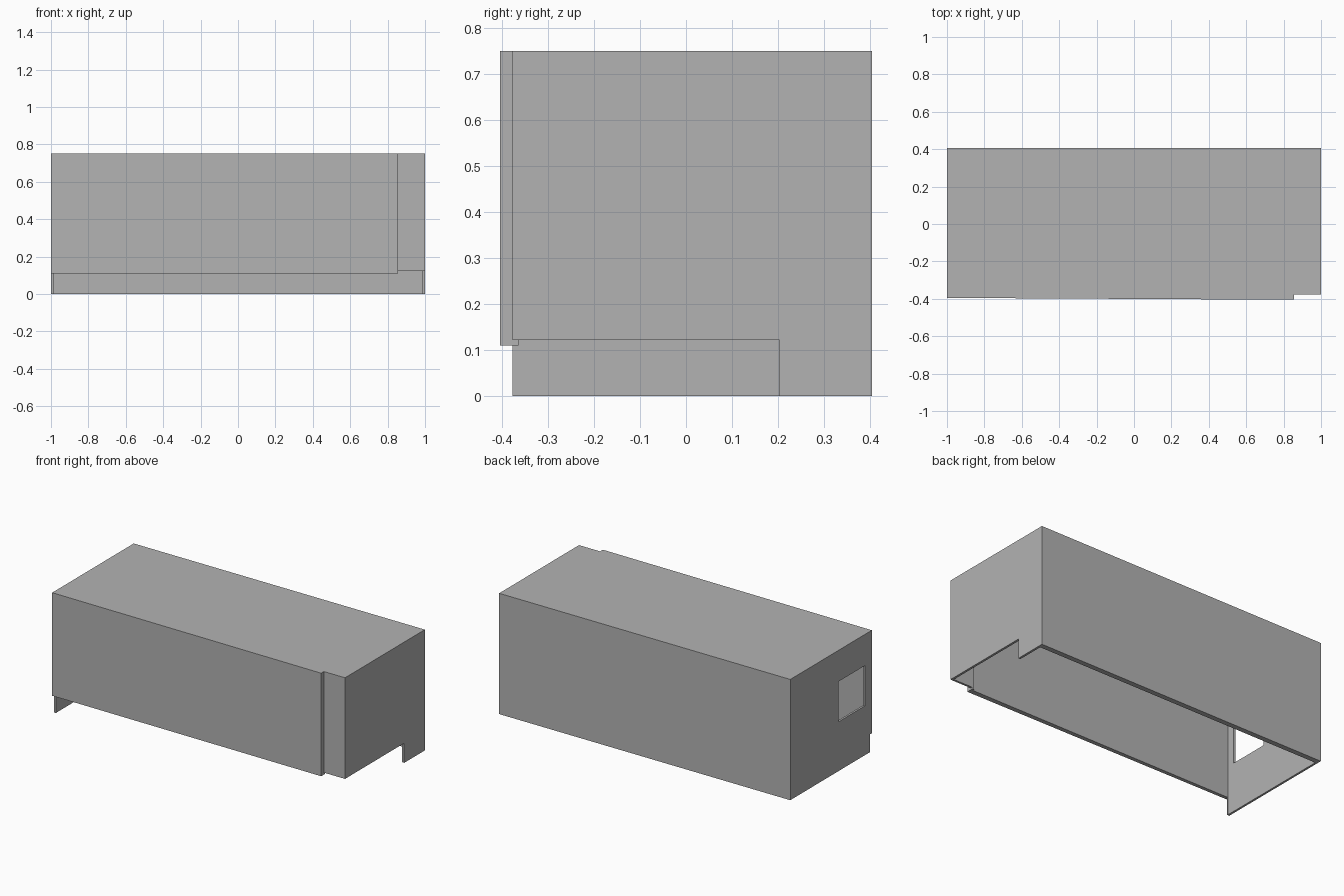
import bpy
import bmesh

cube = bpy.data.objects.get("Cube")
if cube:
    bpy.data.objects.remove(cube, do_unlink=True)

grey = bpy.data.materials.new("plain_grey")
grey.use_nodes = True
colour = (0.45, 0.45, 0.45, 1)
grey.diffuse_color = colour
grey.node_tree.nodes["Principled BSDF"].inputs["Base Color"].default_value = colour


def prism(name, plan, bottom, top):
    """Extrude a plan outline between two heights."""
    bm = bmesh.new()
    face = bm.faces.new([bm.verts.new((x, y, bottom)) for x, y in plan])
    result = bmesh.ops.extrude_face_region(bm, geom=[face])
    verts = [v for v in result["geom"] if isinstance(v, bmesh.types.BMVert)]
    bmesh.ops.translate(bm, vec=(0, 0, top - bottom), verts=verts)
    bmesh.ops.recalc_face_normals(bm, faces=bm.faces)
    mesh = bpy.data.meshes.new(name)
    bm.to_mesh(mesh)
    bm.free()
    mesh.materials.append(grey)
    obj = bpy.data.objects.new(name, mesh)
    bpy.context.collection.objects.link(obj)
    return obj


def box(name, x0, x1, y0, y1, z0, z1):
    return prism(name, [(x0, y0), (x1, y0), (x1, y1), (x0, y1)], z0, z1)


def cut(target, cutter):
    """Subtract the cutter, bake the result and drop the cutter."""
    cutter.hide_render = True
    mod = target.modifiers.new("cut", "BOOLEAN")
    mod.operation = "DIFFERENCE"
    mod.solver = "EXACT"
    mod.object = cutter
    bpy.context.view_layer.objects.active = target
    bpy.ops.object.modifier_apply(modifier=mod.name)
    bpy.data.objects.remove(cutter, do_unlink=True)


STEP_X = 0.855      # where the front wall steps back
STEP_Y = -0.378     # plane of the recessed front panel
HEIGHT = 0.75

# Outer body, front wall slightly skewed and stepped at the left end
shell = prism("building_shell", [
    (-1, -0.395), (STEP_X, -0.405), (STEP_X, STEP_Y),
    (1, STEP_Y), (1, 0.405), (-1, 0.405)], 0, HEIGHT)

# Hollow interior, open underneath
cut(shell, prism("cavity", [
    (-0.987, -0.374), (0.842, -0.374), (0.842, -0.365),
    (0.986, -0.365), (0.986, 0.373), (-0.987, 0.373)], -0.1, 0.737))

# Low opening along the whole front wall
cut(shell, box("front_undercut", -1.1, 1.1, -0.5, STEP_Y, -0.1, 0.11))
cut(shell, box("front_opening", -0.986, 0.9, -0.5, -0.3, -0.1, 0.11))

# Low opening under the recessed panel and the left end wall
cut(shell, box("end_opening", STEP_X, 1.1, -0.5, 0.203, -0.1, 0.122))

# Window through the right end wall
cut(shell, box("window", -1.1, -0.9, -0.326, -0.07, 0.306, 0.556))
